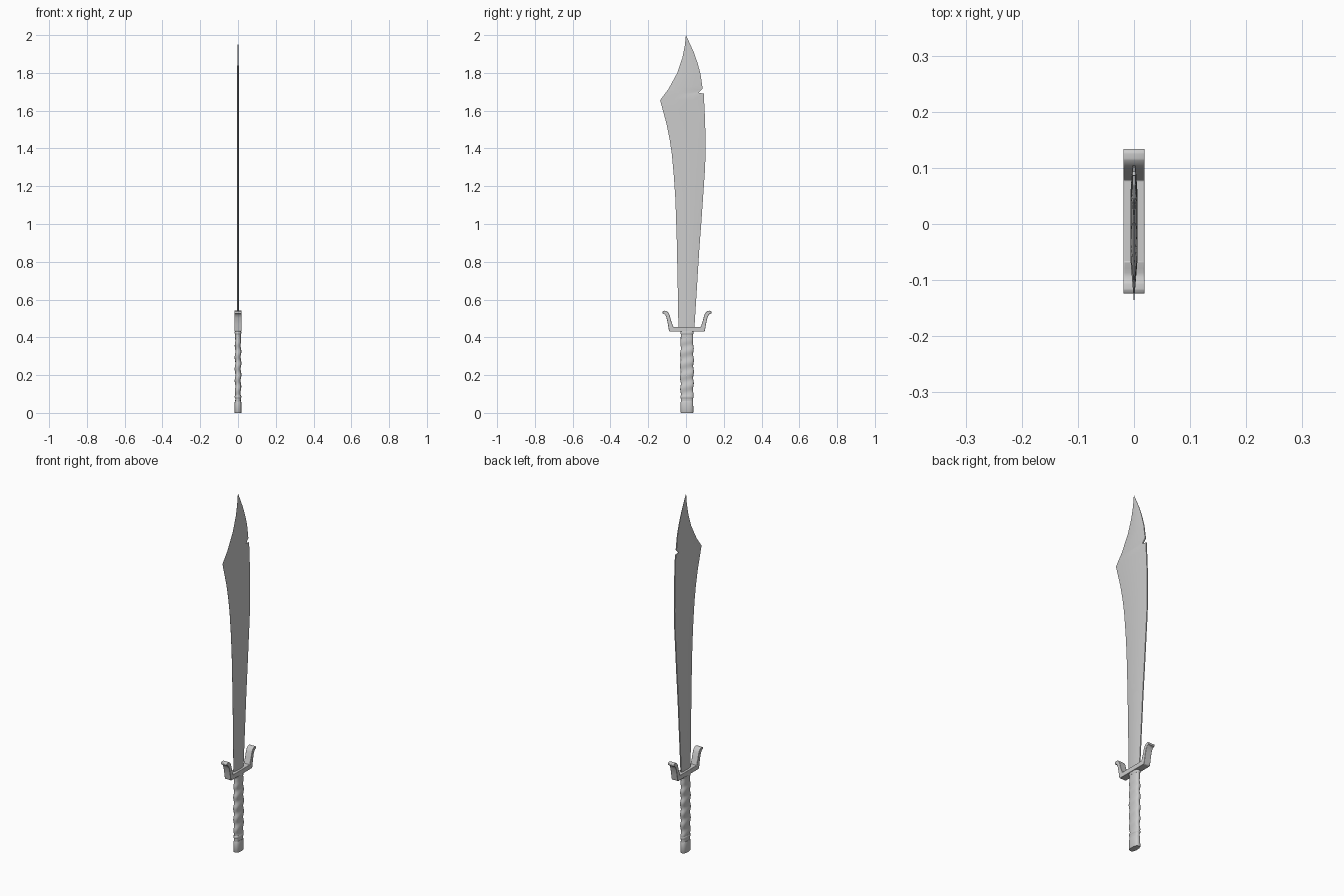
import bpy, bmesh, math

if "Cube" in bpy.data.objects:
    bpy.data.objects.remove(bpy.data.objects["Cube"])

CY = 0.005  # centre line of the hilt in y


def make_object(name, bm, angle=35):
    bmesh.ops.recalc_face_normals(bm, faces=bm.faces)
    mesh = bpy.data.meshes.new(name)
    bm.to_mesh(mesh)
    bm.free()
    ob = bpy.data.objects.new(name, mesh)
    bpy.context.collection.objects.link(ob)
    bpy.ops.object.select_all(action='DESELECT')
    ob.select_set(True)
    bpy.context.view_layer.objects.active = ob
    bpy.ops.object.shade_smooth_by_angle(angle=math.radians(angle))
    return ob


def lerp(table, z):
    for (z0, a), (z1, b) in zip(table, table[1:]):
        if z <= z1:
            return a + (b - a) * (z - z0) / (z1 - z0)
    return table[-1][1]


def skin(bm, rings, cap=True):
    rows = [[bm.verts.new(p) for p in ring] for ring in rings]
    n = len(rows[0])
    for a, b in zip(rows, rows[1:]):
        for i in range(n):
            j = (i + 1) % n
            bm.faces.new((a[i], a[j], b[j], b[i]))
    if cap:
        bm.faces.new(rows[0])
        bm.faces.new(rows[-1])


# Blade: cutting edge and notched spine as (z, y), skinned with a flat diamond section
edge = [(0.44, -0.04), (0.68, -0.044), (0.92, -0.049), (1.13, -0.056), (1.25, -0.064),
        (1.37, -0.075), (1.45, -0.087), (1.53, -0.103), (1.60, -0.122), (1.656, -0.137),
        (1.714, -0.093), (1.80, -0.046), (1.88, -0.019), (1.94, -0.007), (1.999, -0.0005)]
spine = [(0.44, 0.044), (0.65, 0.057), (0.86, 0.07), (1.02, 0.082), (1.18, 0.093),
         (1.28, 0.100), (1.38, 0.104), (1.46, 0.103), (1.55, 0.101), (1.69, 0.094),
         (1.695, 0.067), (1.716, 0.087), (1.73, 0.086), (1.794, 0.077), (1.85, 0.062),
         (1.91, 0.041), (1.96, 0.018), (1.999, 0.0005)]
rings = []
for z in sorted({p[0] for p in edge + spine}):
    l, r = lerp(edge, z), lerp(spine, z)
    w = r - l
    t = 0.006 * min(1, (2.005 - z) / 0.25)
    side = [(0.0003, l), (t, l + 0.3 * w), (t, l + 0.75 * w), (0.5 * t, r)]
    rings.append([(x, y, z) for x, y in side] + [(-x, y, z) for x, y in reversed(side)])
bm = bmesh.new()
skin(bm, rings)
make_object("blade", bm, 20)

# Guard: mirrored profile with curled arms, extruded across x
half = [(0.090, 0.430), (0.095, 0.434), (0.101, 0.470), (0.108, 0.503), (0.115, 0.518),
        (0.121, 0.524), (0.129, 0.526), (0.129, 0.537), (0.122, 0.541), (0.110, 0.540),
        (0.100, 0.533), (0.092, 0.518), (0.084, 0.488), (0.073, 0.456)]
outline = half + [(-y, z) for y, z in reversed(half)]
bm = bmesh.new()
face = bm.faces.new([bm.verts.new((-0.019, y + CY, z)) for y, z in outline])
ext = bmesh.ops.extrude_face_region(bm, geom=[face])
bmesh.ops.translate(bm, vec=(0.038, 0, 0),
                    verts=[v for v in ext['geom'] if isinstance(v, bmesh.types.BMVert)])
guard = make_object("guard", bm)
bev = guard.modifiers.new("soft_edges", 'BEVEL')
bev.width = 0.002
bev.segments = 2
bev.limit_method = 'ANGLE'


def oval(rx, ry, z, n=32, twist=None):
    ring = []
    for i in range(n):
        a = 2 * math.pi * i / n
        c, s = math.cos(a), math.sin(a)
        k = twist(a) if twist else 0
        x = math.copysign(abs(c) ** 0.8, c) * (rx + k)
        y = math.copysign(abs(s) ** 0.8, s) * (ry + k)
        ring.append((x, y + CY, z))
    return ring


# Grip: oval column with spiral wrap ridges that fade at both ends
rings = []
for i in range(73):
    z = 0.055 + 0.38 * i / 72
    fade = max(0, min(1, (z - 0.065) / 0.03, (0.40 - z) / 0.04))
    swell = math.sin(math.pi * (z - 0.055) / 0.38)
    rings.append(oval(0.0145 + 0.0015 * swell, 0.032 + 0.003 * swell, z,
                      twist=lambda a: 0.002 * fade * math.sin(2 * math.pi * z / 0.062 - a)))
bm = bmesh.new()
skin(bm, rings)
make_object("grip", bm, 60)

# Pommel: plain oval cap
bm = bmesh.new()
skin(bm, [oval(rx, ry, z) for rx, ry, z in
          [(0.017, 0.032, 0), (0.0185, 0.034, 0.003), (0.0175, 0.033, 0.056), (0.016, 0.031, 0.062)]])
make_object("pommel", bm)

# Wrap end bands above the pommel and below the guard
for name, z in (("lower_band", 0.085), ("upper_band", 0.424)):
    bm = bmesh.new()
    skin(bm, [oval(0.0155, 0.0325, z - 0.008), oval(0.0175, 0.035, z - 0.004),
              oval(0.0175, 0.035, z + 0.004), oval(0.0155, 0.0325, z + 0.008)])
    make_object(name, bm)
